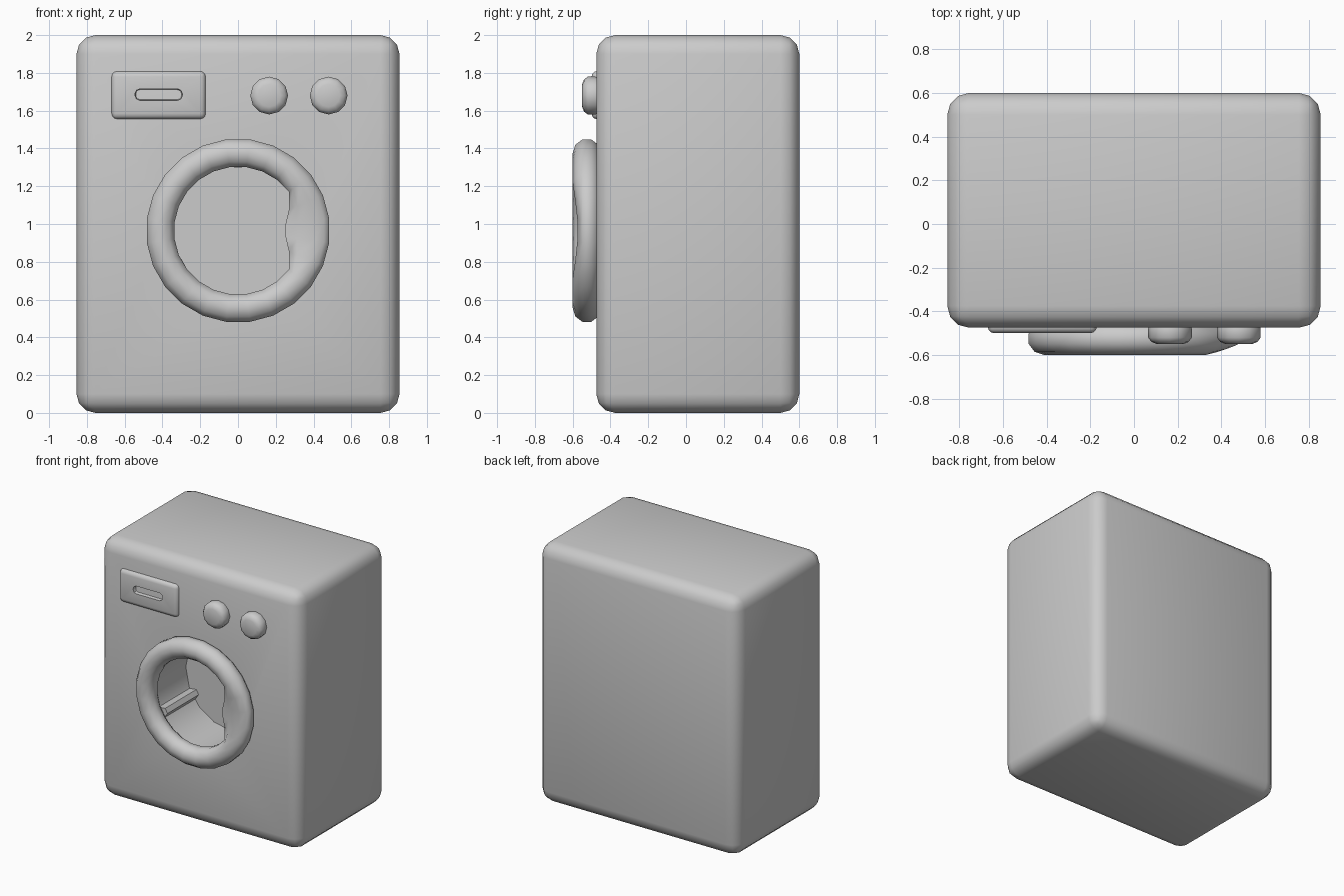
import bpy, bmesh, math
from mathutils import Matrix

if "Cube" in bpy.data.objects:
    bpy.data.objects.remove(bpy.data.objects["Cube"])

DOOR_Z = 0.965


def finish(name, bm, angle=40):
    bmesh.ops.recalc_face_normals(bm, faces=bm.faces)
    mesh = bpy.data.meshes.new(name)
    bm.to_mesh(mesh)
    bm.free()
    ob = bpy.data.objects.new(name, mesh)
    bpy.context.collection.objects.link(ob)
    smooth(ob, angle)
    return ob


def smooth(ob, angle=40):
    bpy.ops.object.select_all(action='DESELECT')
    ob.select_set(True)
    bpy.context.view_layer.objects.active = ob
    bpy.ops.object.shade_smooth_by_angle(angle=math.radians(angle))


def box(name, x, y, z, bevel=0.0, segments=3):
    """Box given by (min, max) pairs, with rounded edges."""
    bm = bmesh.new()
    bmesh.ops.create_cube(bm, size=1)
    for v in bm.verts:
        v.co = [lo + (c + 0.5) * (hi - lo) for c, (lo, hi) in zip(v.co, (x, y, z))]
    if bevel:
        bmesh.ops.bevel(bm, geom=bm.edges[:], offset=bevel, segments=segments,
                        profile=0.5, affect='EDGES', clamp_overlap=True)
    return finish(name, bm)


def lathe(name, profile, sides, x, z, start=0.0):
    """Revolve (radius, y) points round the y axis and cap both ends."""
    bm = bmesh.new()
    rings = []
    for r, y in profile:
        rings.append([bm.verts.new((x + r * math.cos(start + math.tau * i / sides), y,
                                    z + r * math.sin(start + math.tau * i / sides)))
                      for i in range(sides)])
    for a, b in zip(rings, rings[1:]):
        for i in range(sides):
            j = (i + 1) % sides
            bm.faces.new((a[i], a[j], b[j], b[i]))
    bm.faces.new(rings[0])
    bm.faces.new(rings[-1])
    return finish(name, bm)


def carve(ob, cutter):
    """Cut a recess, apply it and drop the cutter."""
    cutter.hide_render = True
    mod = ob.modifiers.new("recess", 'BOOLEAN')
    mod.operation = 'DIFFERENCE'
    mod.solver = 'EXACT'
    mod.object = cutter
    bpy.context.view_layer.objects.active = ob
    bpy.ops.object.modifier_apply(modifier=mod.name)
    bpy.data.objects.remove(cutter)
    smooth(ob)


# Cabinet with the drum cavity
cabinet = box("cabinet", (-0.855, 0.855), (-0.475, 0.6), (0, 2), 0.1)
carve(cabinet, lathe("drum_cutter", [(0.39, -0.7), (0.39, -0.08)], 16, 0, DOOR_Z))

# Three drum paddles, tapered towards the axis
for k, deg in enumerate((90, 210, 330)):
    bm = bmesh.new()
    bmesh.ops.create_cube(bm, size=1)
    for v in bm.verts:
        inner = v.co.x < 0
        v.co = (0.335 if inner else 0.4,
                -0.46 if v.co.y < 0 else -0.075,
                v.co.z * (0.04 if inner else 0.1))
    bm.transform(Matrix.Translation((0, 0, DOOR_Z)) @ Matrix.Rotation(-math.radians(deg), 4, 'Y'))
    finish(f"drum_paddle_{k + 1}", bm)

# Door ring, widened inwards on the right as a grip
SIDES, PROFILE = 24, 10
bm = bmesh.new()
rings = []
for i in range(SIDES):
    a = math.tau * (i + 0.5) / SIDES
    off = abs(math.degrees(math.atan2(math.sin(a), math.cos(a))))
    grip = 1.0 if off < 10 else 0.55 if off < 25 else 0.0
    ring = []
    for j in range(PROFILE):
        t = math.tau * (j + 0.5) / PROFILE
        c, s = math.cos(t) / math.cos(math.pi / PROFILE), math.sin(t)
        r = 0.413 + c * 0.074 - grip * 0.085 * max(0, -c)
        y = -0.525 + s * 0.075 + (0.025 * grip if s < -0.5 else 0)
        ring.append(bm.verts.new((r * math.cos(a), y, DOOR_Z + r * math.sin(a))))
    rings.append(ring)
for i in range(SIDES):
    a, b = rings[i], rings[(i + 1) % SIDES]
    for j in range(PROFILE):
        k = (j + 1) % PROFILE
        bm.faces.new((a[j], a[k], b[k], b[j]))
finish("door_ring", bm, 60)

# Control knobs
for n, x in (("left", 0.165), ("right", 0.48)):
    lathe(f"{n}_knob", [(0.09, -0.44), (0.1, -0.48), (0.1, -0.52), (0.085, -0.54), (0.06, -0.55)],
          12, x, 1.68)

# Detergent drawer with a pull slot
drawer = box("detergent_drawer", (-0.67, -0.17), (-0.5, -0.40), (1.555, 1.81), 0.03)
carve(drawer, box("slot_cutter", (-0.545, -0.295), (-0.56, -0.46), (1.655, 1.715), 0.025, 2))
